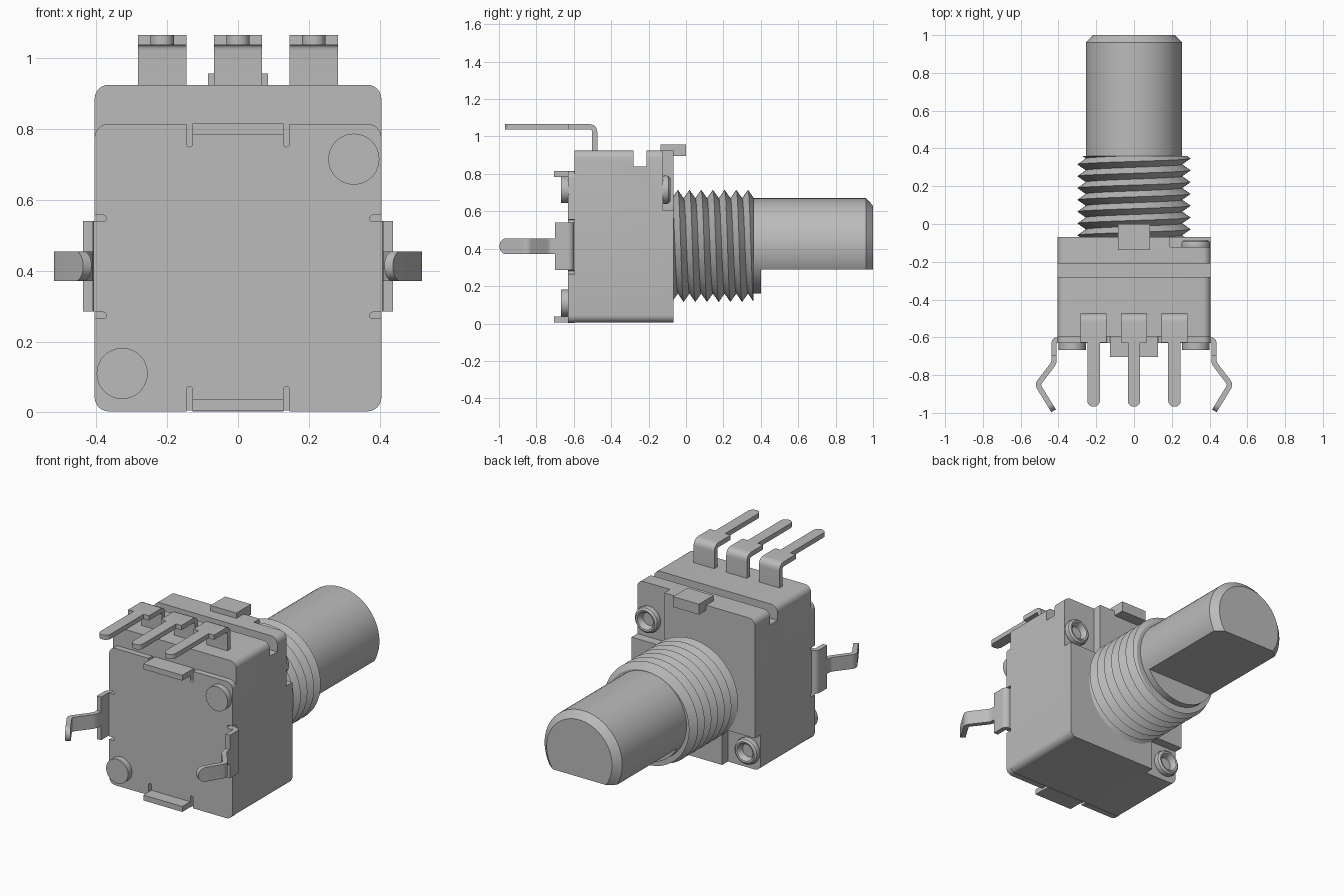
import bpy, bmesh
from math import sin, cos, pi, sqrt
from mathutils import Vector

if "Cube" in bpy.data.objects:
    bpy.data.objects.remove(bpy.data.objects["Cube"])

metal = bpy.data.materials.new("grey_metal")
metal.use_nodes = True
GREY = (0.5, 0.5, 0.5, 1)
metal.diffuse_color = GREY
metal.node_tree.nodes["Principled BSDF"].inputs["Base Color"].default_value = GREY

AXIS_Z = 0.415   # height of the shaft axis


def finish(name, bm, modifiers=()):
    """Turn a bmesh into a named object, apply modifiers and shade it."""
    bmesh.ops.remove_doubles(bm, verts=bm.verts, dist=1e-5)
    bmesh.ops.recalc_face_normals(bm, faces=bm.faces)
    mesh = bpy.data.meshes.new(name)
    bm.to_mesh(mesh)
    bm.free()
    mesh.materials.append(metal)
    ob = bpy.data.objects.new(name, mesh)
    bpy.context.collection.objects.link(ob)
    bpy.ops.object.select_all(action='DESELECT')
    bpy.context.view_layer.objects.active = ob
    ob.select_set(True)
    for kind, settings in modifiers:
        mod = ob.modifiers.new(kind.lower(), kind)
        for key, value in settings.items():
            setattr(mod, key, value)
        bpy.ops.object.modifier_apply(modifier=mod.name)
    bpy.ops.object.shade_smooth_by_angle(angle=pi / 6)
    return ob


def box(name, xs, ys, zs, radius=0, axis=1):
    """Box from ranges; edges along one axis may be rounded."""
    bm = bmesh.new()
    bmesh.ops.create_cube(bm, size=1)
    for v in bm.verts:
        v.co = [r[0] + (c + 0.5) * (r[1] - r[0]) for c, r in zip(v.co, (xs, ys, zs))]
    if radius:
        edges = [e for e in bm.edges
                 if abs((e.verts[0].co - e.verts[1].co).normalized()[axis]) > 0.9]
        bmesh.ops.bevel(bm, geom=edges, offset=radius, segments=6,
                        profile=0.5, affect='EDGES')
    return finish(name, bm)


def cut(ob, cutters):
    """Subtract the cutters from an object and remove them."""
    bpy.ops.object.select_all(action='DESELECT')
    bpy.context.view_layer.objects.active = ob
    ob.select_set(True)
    for c in cutters:
        mod = ob.modifiers.new("cut", 'BOOLEAN')
        mod.operation, mod.solver, mod.object = 'DIFFERENCE', 'EXACT', c
        bpy.ops.object.modifier_apply(modifier=mod.name)
    for c in cutters:
        bpy.data.objects.remove(c)
    bpy.ops.object.shade_smooth_by_angle(angle=pi / 6)


def lathe(name, profile, x, z, n=48):
    """Revolve (radius, y) points around an axis parallel to y."""
    bm = bmesh.new()
    rings = [[bm.verts.new((x + r * sin(2 * pi * i / n), y, z + r * cos(2 * pi * i / n)))
              for i in range(n)] for r, y in profile]
    for a, b in zip(rings, rings[1:]):
        for i in range(n):
            j = (i + 1) % n
            bm.faces.new((a[i], a[j], b[j], b[i]))
    for ring in (rings[0], rings[-1]):
        bm.faces.new(ring)
    return finish(name, bm)


def round_path(points, r):
    """Replace inner corners of a path by short curves."""
    pts = [Vector(p) for p in points]
    out = [pts[0]]
    for a, p, b in zip(pts, pts[1:], pts[2:]):
        s, e = p + (a - p).normalized() * r, p + (b - p).normalized() * r
        for k in range(6):
            t = k / 5
            out.append(s * (1 - t) ** 2 + p * 2 * t * (1 - t) + e * t * t)
    return out + [pts[-1]]


def ribbon(name, points, half, place, bend=0.03, tip=False, thick=0.028):
    """Sheet metal strip along a path, optionally with a round tip."""
    path = [(p, half) for p in round_path(points, bend)]
    if tip:
        end, before = path[-1][0], path[-2][0]
        d = (end - before).normalized()
        path.pop()
        for k in range(9):
            t = k / 8 * 0.97
            path.append((end - d * half * (1 - t), half * sqrt(1 - t * t)))
    bm = bmesh.new()
    rows = [[bm.verts.new(place(p.x, p.y, s * w)) for s in (-1, 1)] for p, w in path]
    for a, b in zip(rows, rows[1:]):
        bm.faces.new((a[0], a[1], b[1], b[0]))
    return finish(name, bm, [('SOLIDIFY', dict(thickness=thick, offset=0,
                                               use_even_offset=True))])


# Housing with a groove over the top and two recessed back corners
body = box("housing", (-0.405, 0.405), (-0.595, -0.068), (0.005, 0.925), 0.04)
cut(body, [
    box("groove_cutter", (-1, 1), (-0.28, -0.21), (0.84, 1.1)),
    box("upper_recess_cutter", (0.19, 1), (-0.122, 0.2), (0.605, 1.1)),
    box("lower_recess_cutter", (-1, -0.19), (-0.122, 0.2), (-0.2, 0.22)),
])

# Front cover plate with relief slots beside each bent tab
cover = box("cover_plate", (-0.405, 0.405), (-0.63, -0.595), (0.003, 0.815), 0.04)
slots = []
for s in (-1, 1):
    x0, x1 = sorted((s * 0.128, s * 0.146))
    slots.append(box("slot_cutter", (x0, x1), (-0.7, -0.59), (0.75, 0.9), 0.008))
    slots.append(box("slot_cutter", (x0, x1), (-0.7, -0.59), (-0.1, 0.073), 0.008))
    x0, x1 = sorted((s * 0.372, s * 0.5))
    for z in (0.274, 0.548):
        slots.append(box("slot_cutter", (x0, x1), (-0.7, -0.59), (z - 0.009, z + 0.009), 0.008))
cut(cover, slots)
for name, low in (("upper_tab", 0.784), ("lower_tab", 0.005)):
    box(name, (-0.128, 0.128), (-0.705, -0.6), (low, low + 0.032))

# Rivets: flat heads in front, rolled eyelets behind
for side, x, z in (("upper", 0.327, 0.715), ("lower", -0.327, 0.11)):
    lathe(side + "_rivet_head", [(0.072, -0.63), (0.072, -0.667)], x, z)
    lathe(side + "_rivet_eyelet",
          [(0.074, -0.125), (0.077, -0.108), (0.073, -0.093), (0.062, -0.084),
           (0.052, -0.086), (0.044, -0.095), (0.038, -0.119)], x, z)

# Mounting clips on both sides
for name, s in (("left", 1), ("right", -1)):
    def at_side(u, v, w, s=s):
        return (s * u, v, 0.413 + w)
    ribbon(name + "_clip_base", [(0.4, -0.613), (0.423, -0.613), (0.423, -0.7)],
           0.128, at_side, 0.02)
    ribbon(name + "_clip_leg", [(0.423, -0.7), (0.423, -0.735), (0.511, -0.85), (0.425, -0.99)],
           0.042, at_side, 0.02, True)

# Three terminals bent forward over the top
for name, x in (("right", -0.214), ("middle", 0), ("left", 0.214)):
    def at_pin(u, v, w, x=x):
        return (x + w, u, v)
    ribbon(name + "_terminal_base", [(-0.488, 0.88), (-0.488, 1.052), (-0.627, 1.052)],
           0.068, at_pin, 0.03)
    ribbon(name + "_terminal_pin", [(-0.627, 1.052), (-0.968, 1.052)],
           0.033, at_pin, 0.03, True)

# Locating key
box("locating_key", (-0.085, 0.085), (-0.137, 0.0), (0.895, 0.957))

# Shaft with chamfered end and a flat underneath
shaft = lathe("shaft", [(0.255, -0.1), (0.255, 0.962), (0.215, 1.0)], 0, AXIS_Z, 64)
cut(shaft, [box("flat_cutter", (-1, 1), (0.4, 1.2), (-0.2, 0.29))])

# Threaded bushing: helical ridges clipped to the bushing length
START, END, PITCH, ROOT, CREST = -0.075, 0.36, 0.0625, 0.255, 0.3
N = 64
bm = bmesh.new()
columns = []
for i in range(N + 1):
    turn = i / N
    column = []
    for k in range(-3, 18):
        y = min(max(START + PITCH * (k / 2 + turn), START), END)
        phase = ((y - START) / PITCH - turn) % 1
        r = ROOT + (CREST - ROOT) * (1 - abs(2 * phase - 1))
        column.append((r, y))
    column.append((0.24, END))
    columns.append([bm.verts.new((r * sin(2 * pi * turn), y, AXIS_Z + r * cos(2 * pi * turn)))
                    for r, y in column])
for a, b in zip(columns, columns[1:]):
    for k in range(len(a) - 1):
        bm.faces.new((a[k], a[k + 1], b[k + 1], b[k]))
finish("threaded_bushing", bm)
